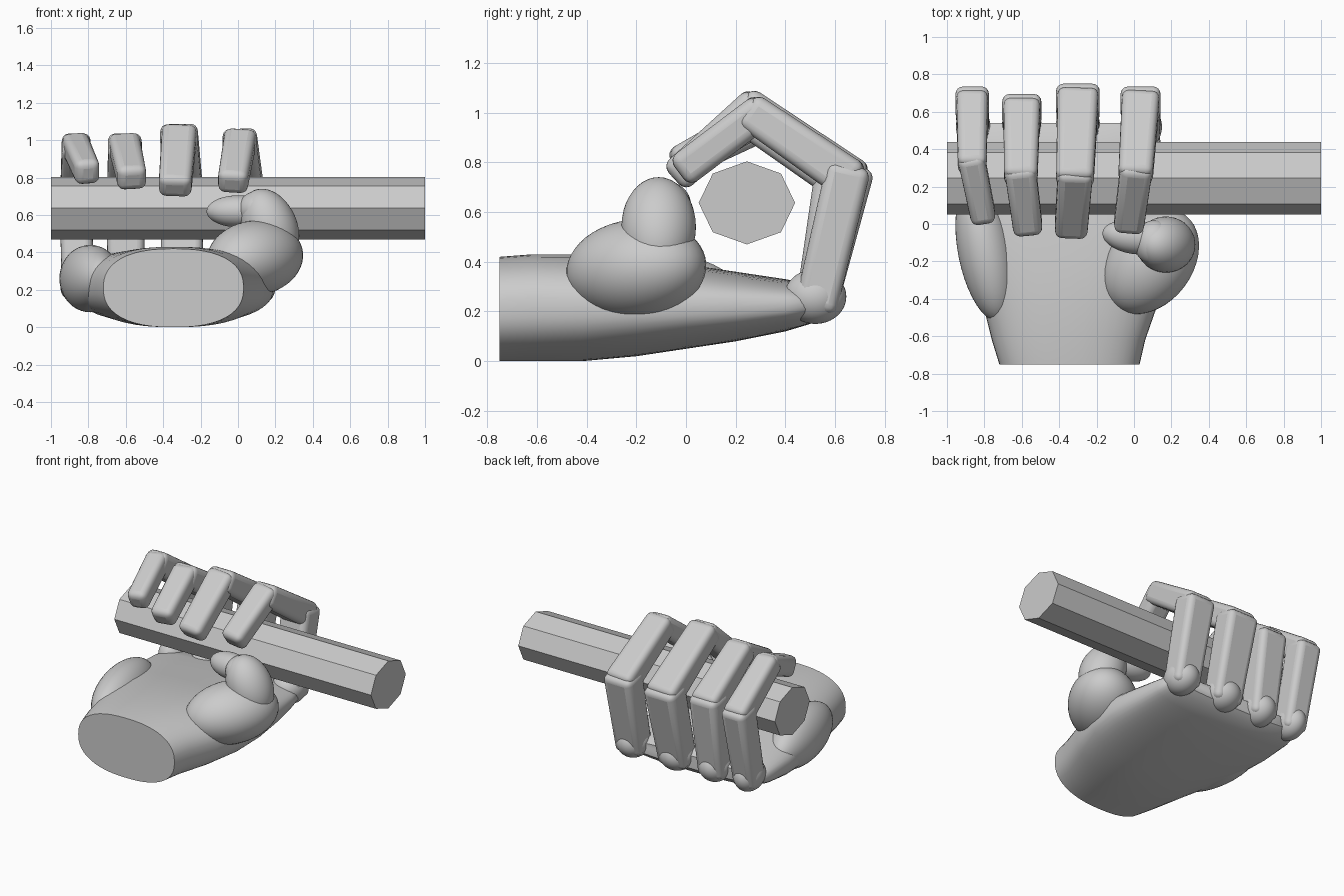
import bpy, bmesh, math
from mathutils import Vector, Matrix

cube = bpy.data.objects.get("Cube")
if cube:
    bpy.data.objects.remove(cube, do_unlink=True)

grey = bpy.data.materials.new("light grey")
grey.use_nodes = True
grey.diffuse_color = (0.6, 0.6, 0.6, 1)
grey.node_tree.nodes["Principled BSDF"].inputs["Base Color"].default_value = (0.6, 0.6, 0.6, 1)


def finish(name, bm, smooth=True):
    bmesh.ops.recalc_face_normals(bm, faces=bm.faces)
    mesh = bpy.data.meshes.new(name)
    bm.to_mesh(mesh)
    bm.free()
    mesh.materials.append(grey)
    obj = bpy.data.objects.new(name, mesh)
    bpy.context.collection.objects.link(obj)
    for o in bpy.context.selected_objects:
        o.select_set(False)
    bpy.context.view_layer.objects.active = obj
    obj.select_set(True)
    if smooth:
        bpy.ops.object.shade_smooth_by_angle(angle=math.radians(45))
    return obj


def loft(name, rings, smooth=True):
    """Skin a list of closed rings and cap both ends."""
    bm = bmesh.new()
    loops = [[bm.verts.new(p) for p in ring] for ring in rings]
    n = len(loops[0])
    for a, b in zip(loops, loops[1:]):
        for i in range(n):
            j = (i + 1) % n
            bm.faces.new((a[i], a[j], b[j], b[i]))
    bm.faces.new(loops[0])
    bm.faces.new(loops[-1])
    return finish(name, bm, smooth)


def ellipsoid(name, centre, radii, axis=(1, 0, 0)):
    """Ellipsoid whose first radius lies along the given axis."""
    bm = bmesh.new()
    bmesh.ops.create_uvsphere(bm, u_segments=40, v_segments=24, radius=1)
    turn = Vector((1, 0, 0)).rotation_difference(Vector(axis)).to_matrix().to_4x4()
    bm.transform(Matrix.Translation(centre) @ turn @ Matrix.Diagonal((*radii, 1)))
    return finish(name, bm)


def bone(name, a, b, size_a, size_b, over):
    """Rounded tapering box from a to b, sizes are (width, thickness)."""
    a, b = Vector(a), Vector(b)
    d = (b - a).normalized()
    side = (Vector((1, 0, 0)) - d * d.x).normalized()
    up = d.cross(side)
    bm = bmesh.new()
    bmesh.ops.create_cube(bm, size=1)
    for v in bm.verts:
        x, y, z = v.co
        end, (w, t) = (b + d * over, size_b) if z > 0 else (a - d * over, size_a)
        v.co = end + side * x * w + up * y * t
    obj = finish(name, bm)
    bevel = obj.modifiers.new("rounding", "BEVEL")
    bevel.width, bevel.segments, bevel.limit_method = 0.04, 4, "NONE"
    return obj


# Octagonal bar held in the hand
steps = [math.tau * i / 8 for i in range(8)]
loft("bar", [[(x, 0.245 + 0.194 * math.cos(a), 0.637 + 0.167 * math.sin(a)) for a in steps]
             for x in (-1, 1)], smooth=False)


# Wrist and palm: y, left x, right x, bottom z, top z, squareness
def section(y, x0, x1, z0, z1, power):
    ring = []
    for i in range(48):
        a = math.tau * i / 48
        c, s = math.cos(a), math.sin(a)
        ring.append(((x0 + x1) / 2 + (x1 - x0) / 2 * math.copysign(abs(c) ** (2 / power), c), y,
                     (z0 + z1) / 2 + (z1 - z0) / 2 * math.copysign(abs(s) ** (2 / power), s)))
    return ring


palm = loft("palm", [section(*s) for s in (
    (-0.75, -0.72, 0.03, 0.0, 0.42, 2.4),
    (-0.62, -0.76, 0.06, 0.0, 0.43, 2.4),
    (-0.42, -0.81, 0.13, 0.0, 0.43, 2.4),
    (-0.2, -0.88, 0.19, 0.02, 0.42, 2.5),
    (0.0, -0.93, 0.2, 0.05, 0.39, 2.6),
    (0.2, -0.95, 0.18, 0.08, 0.36, 2.7),
    (0.4, -0.95, 0.15, 0.12, 0.33, 2.8),
    (0.5, -0.93, 0.13, 0.15, 0.31, 2.8),
    (0.54, -0.88, 0.08, 0.19, 0.28, 2.8))])

# Fleshy heel and thumb
ellipsoid("outer_palm_pad", (-0.79, -0.15, 0.26), (0.38, 0.15, 0.18), (-0.2, 1, 0))
ellipsoid("thumb_base", (0.09, -0.2, 0.37), (0.31, 0.225, 0.2), (0.6, 0.8, 0.1))
ellipsoid("thumb_middle", (0.17, -0.11, 0.54), (0.21, 0.15, 0.145), (-0.45, 0, 1))
ellipsoid("thumb_joint", (0.11, -0.1, 0.63), (0.11, 0.12, 0.1))
ellipsoid("thumb_tip", (0.0, -0.07, 0.62), (0.17, 0.09, 0.085), (-1, 0.15, 0))

# Fingers: name, width, knuckle x, middle joint, end joint, fingertip
fingers = (
    ("little", 0.18, -0.86, (-0.865, 0.645, 0.74), (-0.865, 0.33, 0.965), (-0.81, 0.06, 0.84)),
    ("ring", 0.21, -0.6, (-0.6, 0.605, 0.74), (-0.605, 0.27, 0.965), (-0.57, 0.0, 0.81)),
    ("middle", 0.235, -0.3, (-0.3, 0.66, 0.74), (-0.315, 0.26, 1.015), (-0.335, -0.01, 0.77)),
    ("index", 0.215, 0.04, (0.035, 0.645, 0.74), (0.01, 0.28, 0.99), (-0.025, 0.015, 0.79)),
)
for name, w, kx, joint, end, tip in fingers:
    base = (kx, 0.53, 0.25)
    ellipsoid(name + "_knuckle", (kx, 0.52, 0.26), (w * 0.51, 0.125, 0.11))
    bone(name + "_lower_segment", base, joint, (w * 0.92, 0.17), (w, 0.18), 0.05)
    bone(name + "_middle_segment", joint, end, (w * 0.94, 0.17), (w * 0.85, 0.15), 0.045)
    bone(name + "_tip_segment", end, tip, (w * 0.8, 0.14), (w * 0.74, 0.14), 0.05)
